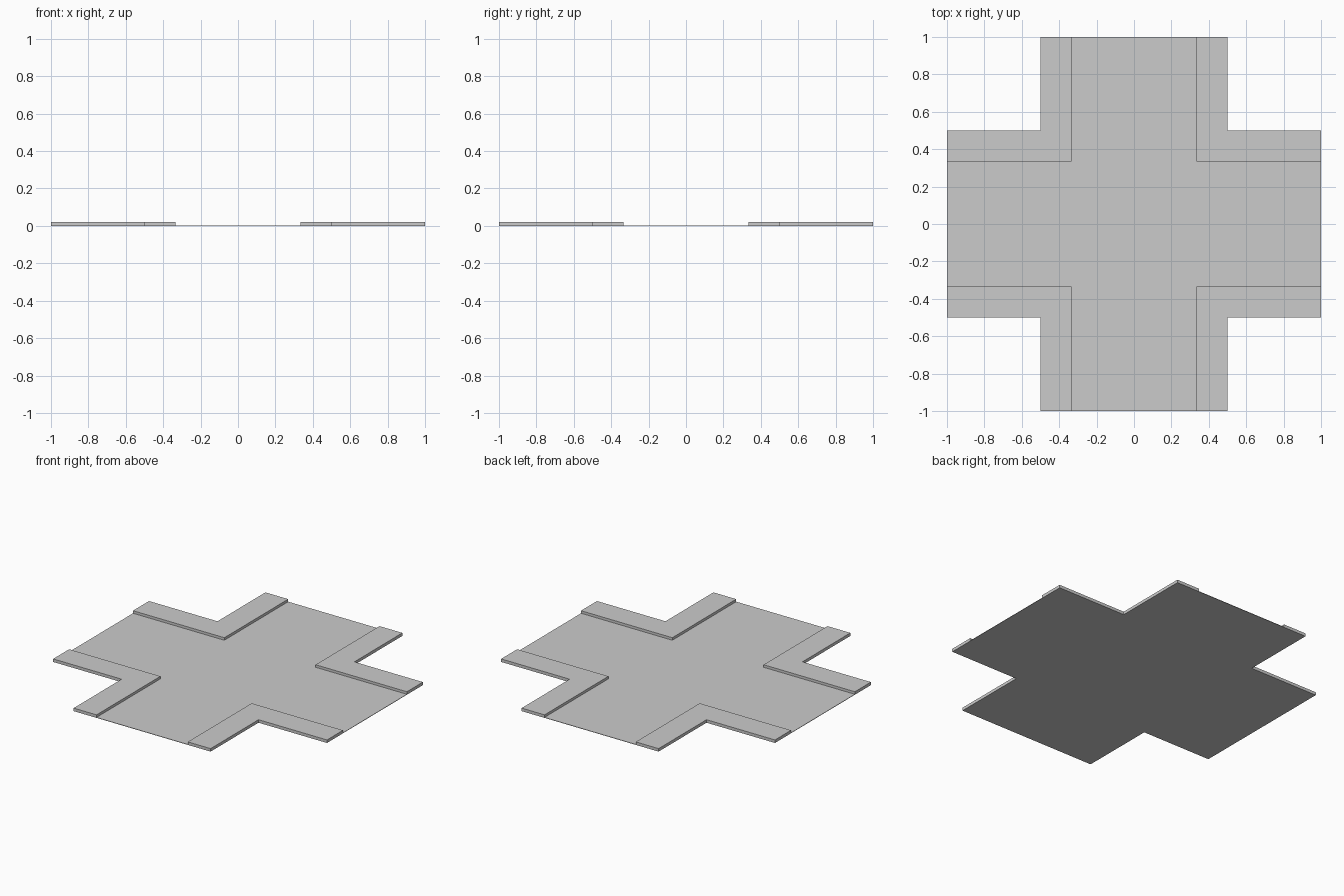
import bpy
import bmesh

if "Cube" in bpy.data.objects:
    bpy.data.objects.remove(bpy.data.objects["Cube"])

ARM, HALF, KERB = 1.0, 0.5, 1 / 3   # arm reach, half width, kerb line
ROAD_T, WALK_H = 0.003, 0.02


def prism(name, outline, z0, z1):
    """Extrude a counter-clockwise XY outline from z0 up to z1."""
    bm = bmesh.new()
    face = bm.faces.new([bm.verts.new((x, y, z0)) for x, y in outline])
    ext = bmesh.ops.extrude_face_region(bm, geom=[face], use_keep_orig=True)
    verts = [g for g in ext["geom"] if isinstance(g, bmesh.types.BMVert)]
    bmesh.ops.translate(bm, verts=verts, vec=(0, 0, z1 - z0))
    bmesh.ops.recalc_face_normals(bm, faces=bm.faces)
    mesh = bpy.data.meshes.new(name)
    bm.to_mesh(mesh)
    bm.free()
    obj = bpy.data.objects.new(name, mesh)
    bpy.context.collection.objects.link(obj)
    return obj


# Crossing road surface, scored along the lane lines
k = KERB
cross = [(-k, -ARM), (k, -ARM), (k, -k), (ARM, -k), (ARM, k), (k, k),
         (k, ARM), (-k, ARM), (-k, k), (-ARM, k), (-ARM, -k), (-k, -k)]
road = prism("road", cross, 0, ROAD_T)
bm = bmesh.new()
bm.from_mesh(road.data)
for axis in ((1, 0, 0), (0, 1, 0)):
    for d in (-k, -k / 2, 0, k / 2, k):
        bmesh.ops.bisect_plane(bm, geom=bm.verts[:] + bm.edges[:] + bm.faces[:],
                               plane_co=[a * d for a in axis], plane_no=axis)
bm.to_mesh(road.data)
bm.free()

# Raised L-shaped pavement in each of the four corners
corner = [(k, k), (ARM, k), (ARM, HALF), (HALF, HALF), (HALF, ARM), (k, ARM)]
for i, (sx, sy) in enumerate(((1, 1), (-1, 1), (-1, -1), (1, -1)), 1):
    prism(f"pavement_{i}", [(x * sx, y * sy) for x, y in corner], 0, WALK_H)
